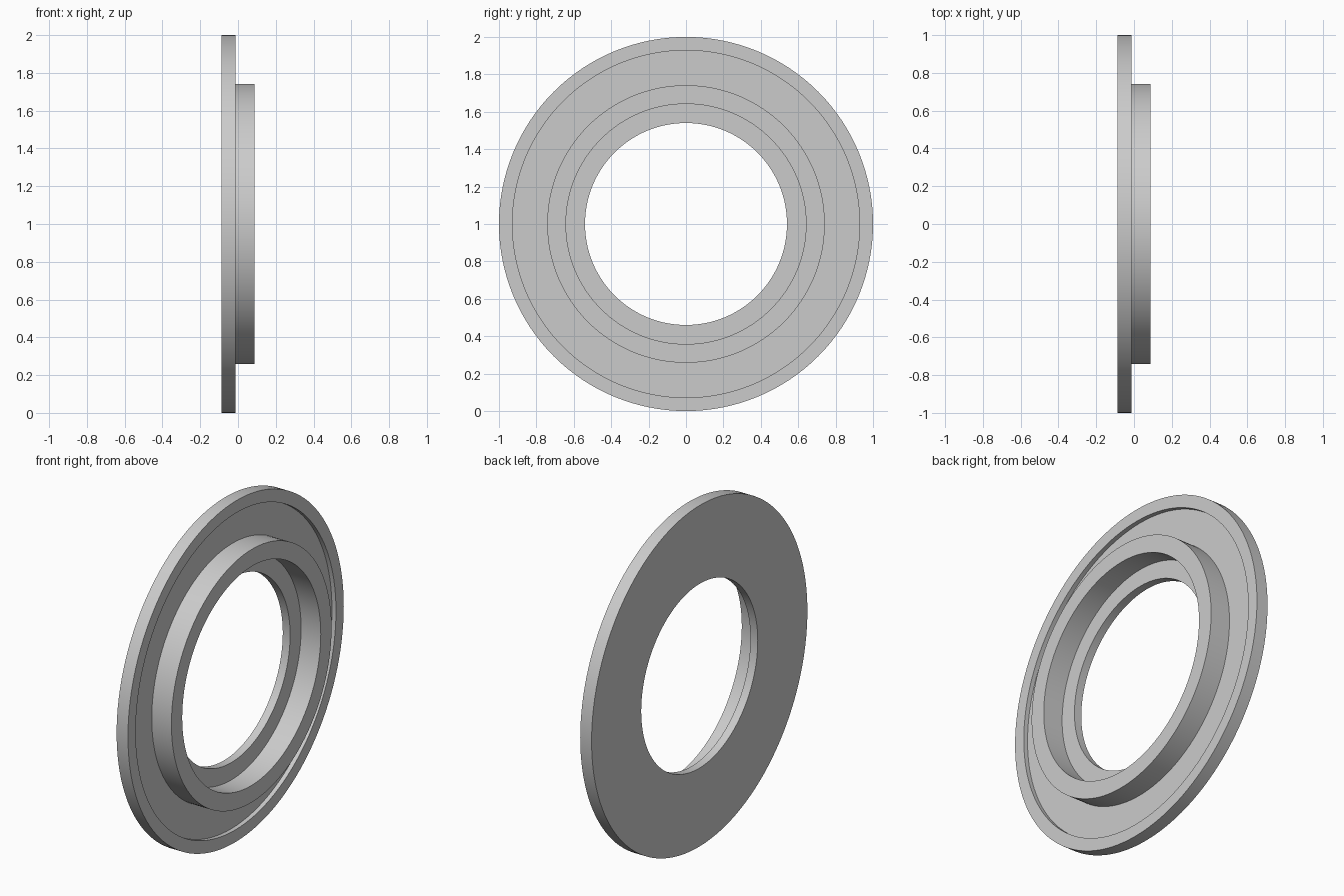
import bpy
import bmesh
import math
from mathutils import Vector

cube = bpy.data.objects.get("Cube")
if cube:
    bpy.data.objects.remove(cube, do_unlink=True)

SEGMENTS = 128
BACK, FLOOR, RIM, FRONT = -0.0875, -0.04, -0.014, 0.0875
HOLE, COLLAR_IN, COLLAR_OUT, RIM_IN, OUTER = 0.54, 0.642, 0.742, 0.928, 1.0

# Plain grey metal
grey = bpy.data.materials.new("plain_grey")
grey.use_nodes = True
colour = (0.6, 0.6, 0.6, 1)
grey.diffuse_color = colour
grey.node_tree.nodes["Principled BSDF"].inputs["Base Color"].default_value = colour

# Closed section (x, radius): back plate, raised rim, sunken floor, collar, inner ledge
section = [(BACK, HOLE), (BACK, OUTER), (RIM, OUTER), (RIM, RIM_IN),
           (FLOOR, RIM_IN), (FLOOR, COLLAR_OUT), (FRONT, COLLAR_OUT),
           (FRONT, COLLAR_IN), (FLOOR, COLLAR_IN), (FLOOR, HOLE)]

# Turn the section about the x axis
bm = bmesh.new()
verts = [bm.verts.new((x, 0, r)) for x, r in section]
edges = [bm.edges.new((a, b)) for a, b in zip(verts, verts[1:] + verts[:1])]
bmesh.ops.spin(bm, geom=verts + edges, cent=(0, 0, 0), axis=Vector((1, 0, 0)),
               angle=math.tau, steps=SEGMENTS, use_merge=True)
bmesh.ops.remove_doubles(bm, verts=bm.verts, dist=0.0001)
bmesh.ops.recalc_face_normals(bm, faces=bm.faces)
mesh = bpy.data.meshes.new("flanged_ring")
bm.to_mesh(mesh)
bm.free()

ring = bpy.data.objects.new("flanged_ring", mesh)
ring.location.z = OUTER
mesh.materials.append(grey)
bpy.context.collection.objects.link(ring)

# Smooth round walls with crisp corners
bpy.ops.object.select_all(action="DESELECT")
bpy.context.view_layer.objects.active = ring
ring.select_set(True)
bpy.ops.object.shade_smooth_by_angle(angle=math.radians(30))
